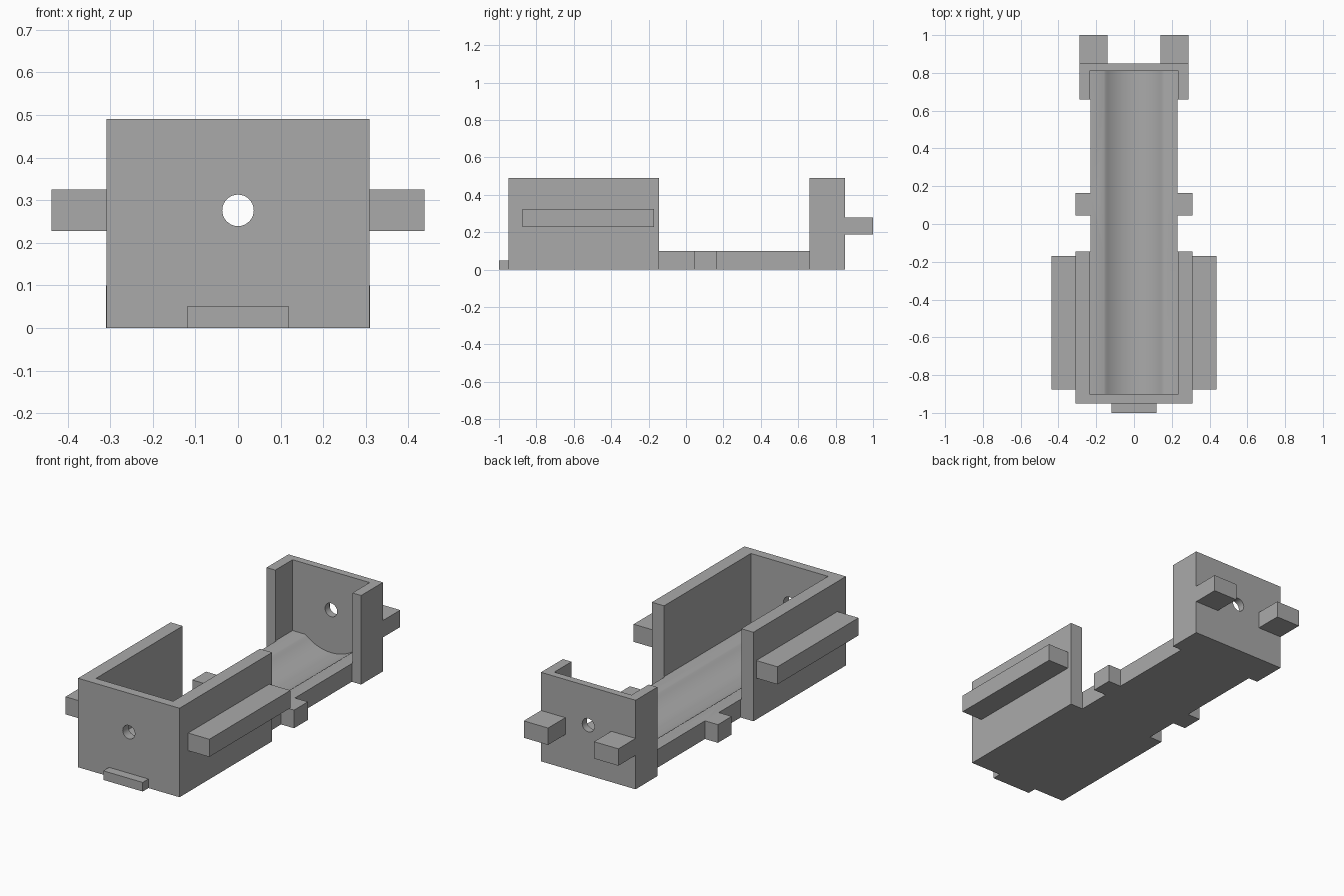
import bpy
import bmesh
from math import asin, cos, sin, pi
from mathutils import Vector

cube = bpy.data.objects.get("Cube")
if cube:
    bpy.data.objects.remove(cube, do_unlink=True)

grey = bpy.data.materials.new("plain grey")
grey.use_nodes = True
colour = (0.4, 0.4, 0.4, 1)
grey.diffuse_color = colour
grey.node_tree.nodes["Principled BSDF"].inputs["Base Color"].default_value = colour


def prism(name, points, offset):
    """Extrude a closed outline of 3D points by an offset."""
    bm = bmesh.new()
    face = bm.faces.new([bm.verts.new(p) for p in points])
    result = bmesh.ops.extrude_face_region(bm, geom=[face], use_keep_orig=True)
    moved = [v for v in result["geom"] if isinstance(v, bmesh.types.BMVert)]
    bmesh.ops.translate(bm, verts=moved, vec=Vector(offset))
    bmesh.ops.recalc_face_normals(bm, faces=bm.faces)
    mesh = bpy.data.meshes.new(name)
    bm.to_mesh(mesh)
    bm.free()
    mesh.materials.append(grey)
    obj = bpy.data.objects.new(name, mesh)
    bpy.context.collection.objects.link(obj)
    return obj


def box(name, x0, x1, y0, y1, z0, z1):
    corners = [(x0, y0, z0), (x1, y0, z0), (x1, y1, z0), (x0, y1, z0)]
    return prism(name, corners, (0, 0, z1 - z0))


def cut(target, cutter):
    """Subtract the cutter and discard it."""
    mod = target.modifiers.new("cut", "BOOLEAN")
    mod.operation = "DIFFERENCE"
    mod.solver = "EXACT"
    mod.object = cutter
    bpy.context.view_layer.objects.active = target
    bpy.ops.object.modifier_apply(modifier=mod.name)
    bpy.data.objects.remove(cutter, do_unlink=True)


# Main dimensions
front, back = -0.95, 0.85
tub_end, rear_start = -0.145, 0.66
inner, floor, top = 0.235, 0.1, 0.49
axis_z = 0.276

# Body from a mirrored plan outline, including the side tabs
half = [(0.309, front), (0.309, tub_end), (0.231, tub_end),
        (0.231, 0.045), (0.31, 0.045), (0.31, 0.165), (0.231, 0.165),
        (0.231, rear_start), (0.288, rear_start), (0.288, back)]
outline = half + [(-x, y) for x, y in reversed(half)]
body = prism("holder_body", [(x, y, 0) for x, y in outline], (0, 0, top))

# Open middle section
cut(body, box("middle_cutter", -0.5, 0.5, tub_end, rear_start, floor, 0.6))

# Cavity with a rounded trough along the floor
spread = asin(0.16 / inner)
steps = 24
angles = [spread * (2 * i / steps - 1) for i in range(steps + 1)]
arc = [(inner * sin(a), axis_z - inner * cos(a)) for a in angles]
arc[0], arc[-1] = (-0.16, floor), (0.16, floor)
profile = [(-inner, 0.6), (-inner, floor)] + arc + [(inner, floor), (inner, 0.6)]
cut(body, prism("cavity_cutter", [(x, -0.9, z) for x, z in profile], (0, 1.71, 0)))

# Round hole through both end walls
ring = [2 * pi * i / 32 for i in range(32)]
circle = [(0.037 * cos(a), -1.2, axis_z + 0.037 * sin(a)) for a in ring]
cut(body, prism("hole_cutter", circle, (0, 2.4, 0)))

bpy.ops.object.select_all(action="DESELECT")
body.select_set(True)
bpy.context.view_layer.objects.active = body
bpy.ops.object.shade_smooth_by_angle(angle=pi / 6)

# Side rails and rear pegs, mirrored
for side, s in (("left", 1), ("right", -1)):
    box(side + "_rail", *sorted((s * 0.29, s * 0.438)), -0.875, -0.17, 0.228, 0.325)
    box(side + "_rear_peg", *sorted((s * 0.14, s * 0.288)), 0.83, 1, 0.187, 0.28)

# Front lip
box("front_lip", -0.12, 0.12, -1, -0.93, 0, 0.05)
